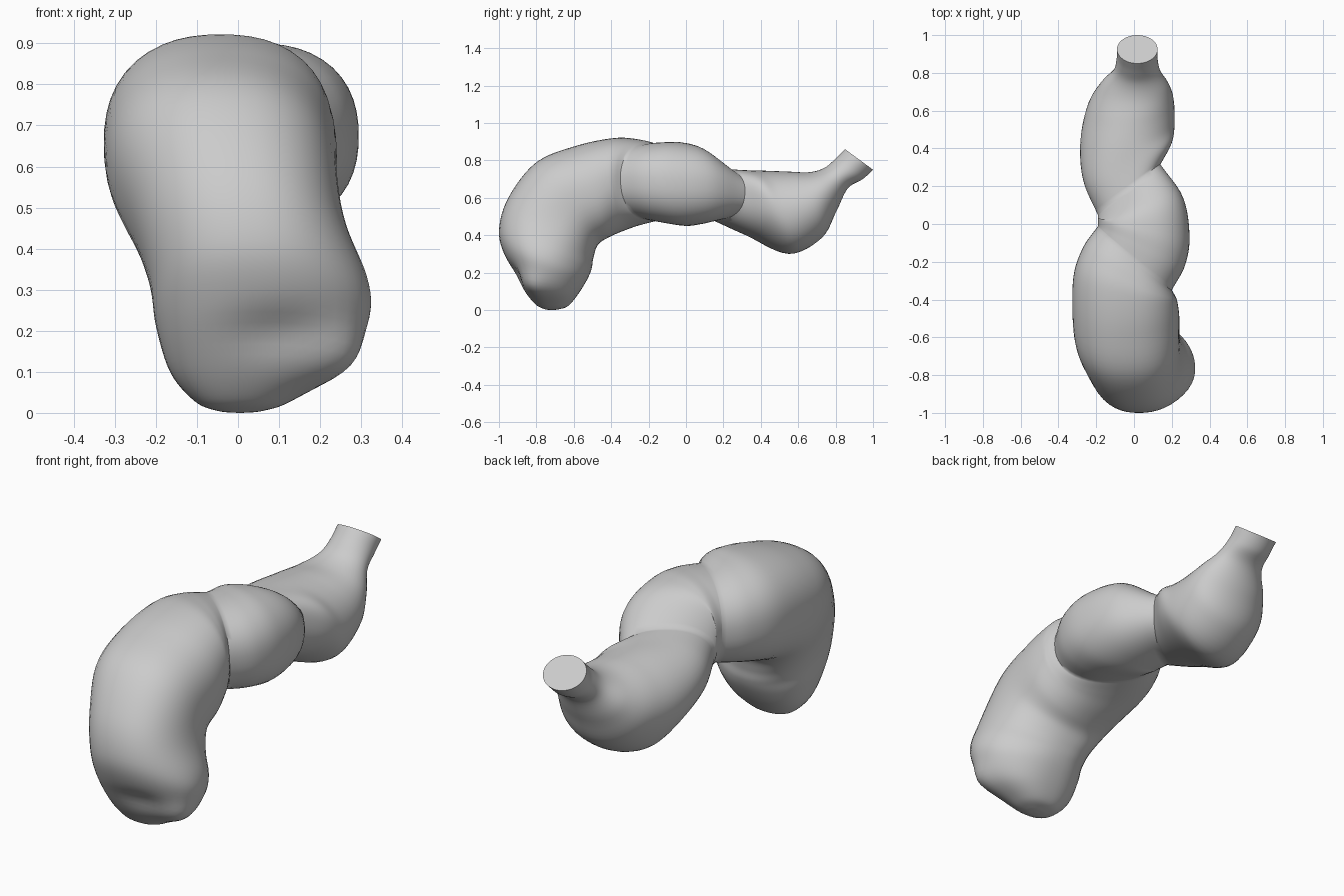
import bpy, bmesh, math
from mathutils import Vector

if "Cube" in bpy.data.objects:
    bpy.data.objects.remove(bpy.data.objects["Cube"])

# Oblique ring sections: left x, right x, side skew in y, top (y, z), bottom (y, z)
end_lobe = [
    (-.09, .125, 0, .85, .86, 1.0, .75),
    (-.092, .125, 0, .80, .81, .945, .70),
    (-.11, .14, 0, .74, .76, .865, .65),
    (-.18, .185, 0, .66, .737, .805, .53),
    (-.25, .21, .02, .55, .74, .725, .385),
    (-.29, .215, .05, .42, .745, .55, .30),
    (-.27, .20, .10, .31, .748, .35, .395),
    (-.19, .14, .135, .19, .755, .17, .485),
]
middle_lobe = [
    end_lobe[-1],
    (-.19, .26, .06, .08, .865, .08, .46),
    (-.19, .294, -.05, -.03, .897, 0, .45),
    (-.19, .27, -.11, -.12, .897, -.1, .465),
    (-.19, .2, -.17, -.19, .89, -.17, .48),
]
bent_lobe = [
    middle_lobe[-1],
    (-.27, .22, -.13, -.27, .913, -.24, .46),
    (-.32, .23, -.07, -.38, .92, -.31, .435),
    (-.325, .24, 0, -.58, .88, -.41, .39),
    (-.305, .24, 0, -.80, .79, -.47, .35),
    (-.25, .25, 0, -.95, .6, -.495, .28),
    (-.215, .265, 0, -1.0, .42, -.505, .22),
    (-.2, .26, 0, -.96, .27, -.53, .16),
    (-.165, .215, 0, -.875, .12, -.58, .08),
    (-.105, .125, 0, -.81, .035, -.63, .022),
    (-.05, .06, 0, -.76, .006, -.68, .004),
    (0, .01, 0, -.725, 0, -.715, 0),
]
SIDES, STEPS = 48, 6


def interpolate(rows):
    """Catmull-Rom through the rows, free at both ends so creases stay crisp."""
    pts = [Vector(r) for r in rows]
    pts = [2 * pts[0] - pts[1]] + pts + [2 * pts[-1] - pts[-2]]
    out = []
    for i in range(1, len(pts) - 2):
        a, b, c, d = pts[i - 1:i + 3]
        for s in range(STEPS):
            t = s / STEPS
            out.append(.5 * (2 * b + (c - a) * t + (2 * a - 5 * b + 4 * c - d) * t * t
                             + (3 * b - a - 3 * c + d) * t ** 3))
    return out


def ring_points(r):
    """Slightly squared ellipse, round at the spout."""
    xl, xr, dy, yt, zt, yb, zb = r
    c = Vector((xl + xr, yt + yb, zt + zb)) / 2
    u = Vector(((xr - xl) / 2, dy, 0))
    v = Vector((0, (yt - yb) / 2, (zt - zb) / 2))
    power = 2 if c.y > .6 else 2 + .3 * min(1, (.6 - c.y) / .3)
    for k in range(SIDES):
        a = math.tau * k / SIDES
        ca, sa = math.cos(a), math.sin(a)
        s = (abs(ca) ** power + abs(sa) ** power) ** (-1 / power)
        yield c + u * ca * s + v * sa * s


def push(co, centre, radii, offset):
    """Soft local bulge or dent."""
    d2 = sum(((co[i] - centre[i]) / radii[i]) ** 2 for i in range(3))
    return co + Vector(offset) * math.exp(-d2)


# Lofted three-lobed tube
rows = interpolate(end_lobe) + interpolate(middle_lobe) + interpolate(bent_lobe)
rows.append(Vector(bent_lobe[-1]))
bm = bmesh.new()
rings = [[bm.verts.new(p) for p in ring_points(r)] for r in rows]
for a, b in zip(rings, rings[1:]):
    for k in range(SIDES):
        n = (k + 1) % SIDES
        bm.faces.new((a[k], a[n], b[n], b[k]))
bm.faces.new(rings[0])
bm.faces.new(rings[-1])

# Side bulges and front dent near the lower tip, slimmer underside of the end lobe
for v in bm.verts:
    v.co = push(v.co, (.27, -.78, .27), (.15, .24, .16), (.058, 0, 0))
    v.co = push(v.co, (.24, -.82, .13), (.1, .12, .08), (.035, -.02, -.01))
    v.co = push(v.co, (.1, -.9, .2), (.12, .1, .06), (0, .02, .005))
    v.co = push(v.co, (-.25, .4, .4), (.12, .25, .12), (.022, 0, 0))
bmesh.ops.recalc_face_normals(bm, faces=bm.faces)

mesh = bpy.data.meshes.new("lobed_tube")
bm.to_mesh(mesh)
bm.free()
tube = bpy.data.objects.new("lobed_tube", mesh)
bpy.context.collection.objects.link(tube)
bpy.context.view_layer.objects.active = tube
tube.select_set(True)
bpy.ops.object.shade_smooth_by_angle(angle=math.radians(50))
